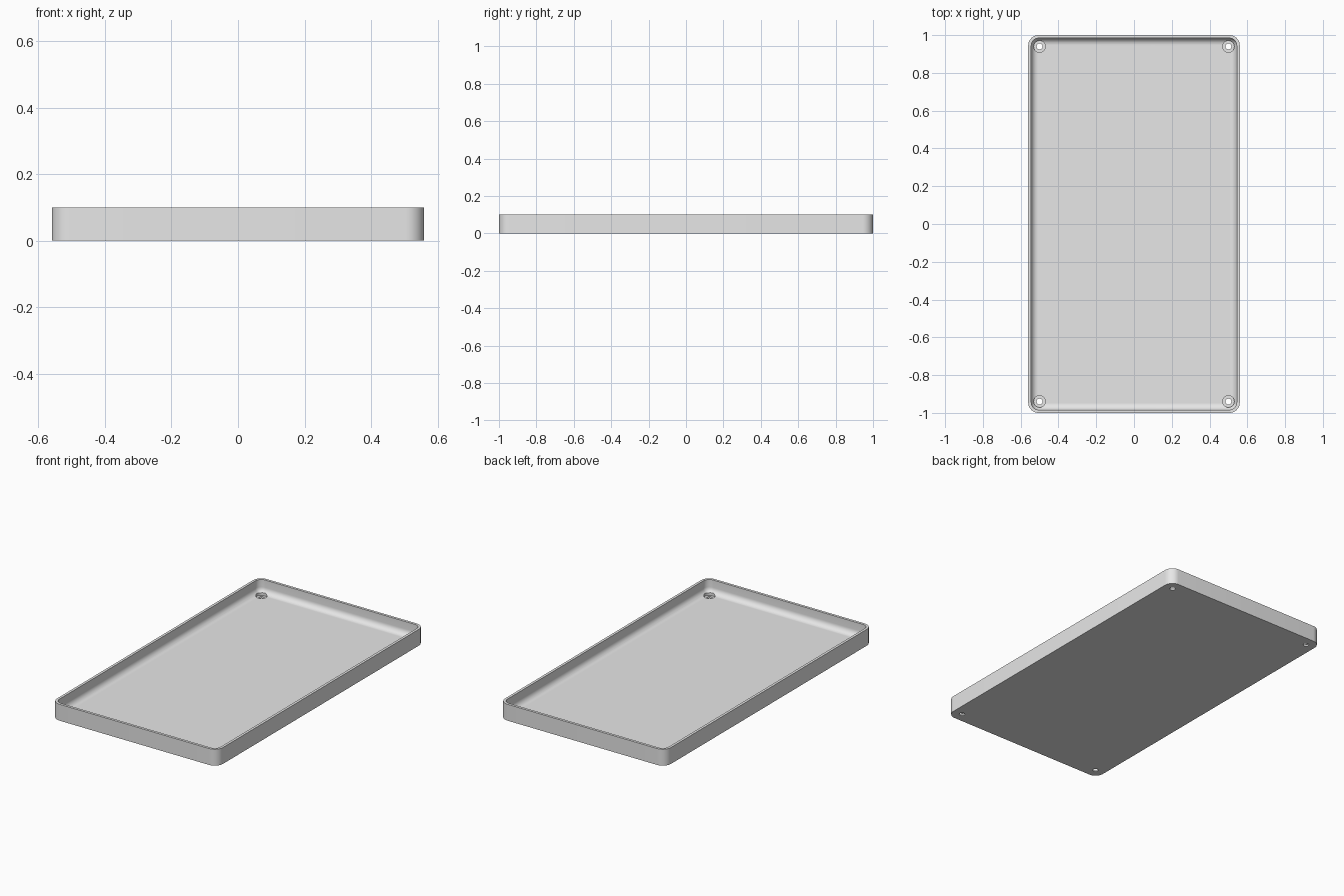
import bpy, bmesh, math

if "Cube" in bpy.data.objects:
    bpy.data.objects.remove(bpy.data.objects["Cube"], do_unlink=True)

HALF_X, HALF_Y, HEIGHT = 0.56, 1.0, 0.1
CORNER, WALL, FLOOR, FILLET = 0.055, 0.016, 0.02, 0.035
HOLE_X, HOLE_Y = 0.5, 0.94

grey = bpy.data.materials.new("light grey")
grey.use_nodes = True
colour = (0.8, 0.8, 0.8, 1)
grey.diffuse_color = colour
grey.node_tree.nodes["Principled BSDF"].inputs["Base Color"].default_value = colour


def rounded_ring(bm, inset, z, steps=10):
    """Loop of vertices around a rounded rectangle."""
    r = max(CORNER - inset, 0.003)
    cx, cy = HALF_X - inset - r, HALF_Y - inset - r
    verts = []
    for q, (sx, sy) in enumerate([(1, 1), (-1, 1), (-1, -1), (1, -1)]):
        for i in range(steps + 1):
            a = math.pi / 2 * (q + i / steps)
            verts.append(bm.verts.new((sx * cx + r * math.cos(a),
                                       sy * cy + r * math.sin(a), z)))
    return verts


def round_ring(bm, x, y, r, z, steps=32):
    turn = 2 * math.pi / steps
    return [bm.verts.new((x + r * math.cos(i * turn), y + r * math.sin(i * turn), z))
            for i in range(steps)]


def skin(bm, rings):
    """Bridge successive loops and cap both ends."""
    for a, b in zip(rings, rings[1:]):
        n = len(a)
        for i in range(n):
            j = (i + 1) % n
            bm.faces.new((a[i], a[j], b[j], b[i]))
    bm.faces.new(rings[0][::-1])
    bm.faces.new(rings[-1])


def finish(bm, name):
    bmesh.ops.recalc_face_normals(bm, faces=bm.faces)
    mesh = bpy.data.meshes.new(name)
    bm.to_mesh(mesh)
    bm.free()
    mesh.materials.append(grey)
    obj = bpy.data.objects.new(name, mesh)
    bpy.context.collection.objects.link(obj)
    return obj


# Tray: outer wall, rim, inner wall, rounded inside edge, floor
bm = bmesh.new()
section = [(0, 0), (0, HEIGHT), (WALL, HEIGHT)]
for i in range(9):
    a = math.pi / 2 * i / 8
    section.append((WALL + FILLET * (1 - math.cos(a)),
                    FLOOR + FILLET * (1 - math.sin(a))))
skin(bm, [rounded_ring(bm, d, z) for d, z in section])
tray = finish(bm, "tray")

# Stepped screw holes in the four corners
bm = bmesh.new()
for sx in (-1, 1):
    for sy in (-1, 1):
        steps = [(0.016, -0.05), (0.016, 0.01), (0.031, 0.01), (0.031, 0.08)]
        skin(bm, [round_ring(bm, sx * HOLE_X, sy * HOLE_Y, r, z) for r, z in steps])
cutter = finish(bm, "screw_hole_cutter")
cutter.hide_render = True
cutter.hide_viewport = True

cut = tray.modifiers.new("screw holes", "BOOLEAN")
cut.operation = "DIFFERENCE"
cut.solver = "EXACT"
cut.object = cutter

# Apply the cut, then smooth the rounded parts
depsgraph = bpy.context.evaluated_depsgraph_get()
cut_mesh = bpy.data.meshes.new_from_object(tray.evaluated_get(depsgraph))
tray.modifiers.clear()
tray.data = cut_mesh
bpy.data.objects.remove(cutter, do_unlink=True)

bpy.ops.object.select_all(action="DESELECT")
tray.select_set(True)
bpy.context.view_layer.objects.active = tray
bpy.ops.object.shade_smooth_by_angle(angle=math.radians(30))
